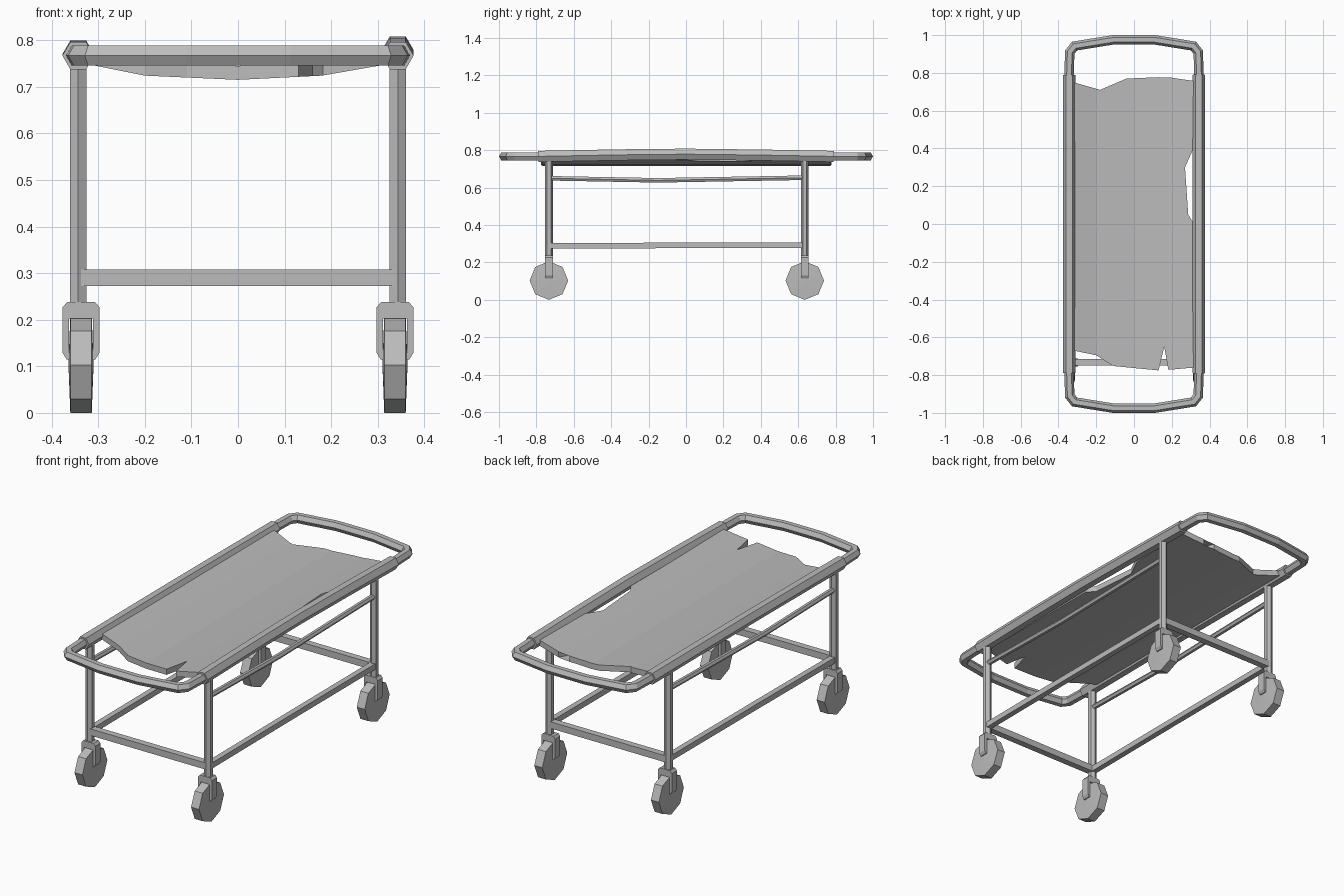
import bpy, bmesh, math
from mathutils import Vector

cube = bpy.data.objects.get("Cube")
if cube:
    bpy.data.objects.remove(cube, do_unlink=True)

steel = bpy.data.materials.new("steel_grey")
steel.use_nodes = True
GREY = (0.5, 0.5, 0.5, 1)
steel.diffuse_color = GREY
steel.node_tree.nodes["Principled BSDF"].inputs["Base Color"].default_value = GREY


def finish(name, bm):
    bmesh.ops.recalc_face_normals(bm, faces=bm.faces)
    mesh = bpy.data.meshes.new(name)
    bm.to_mesh(mesh)
    bm.free()
    mesh.materials.append(steel)
    obj = bpy.data.objects.new(name, mesh)
    bpy.context.collection.objects.link(obj)
    return obj


def tube(name, points, radius, up=(0, 0, 1), sides=6, phase=0.0):
    """Sweep a regular polygon along a path, mitred at the bends."""
    bm = bmesh.new()
    pts = [Vector(p) for p in points]
    rings = []
    for i, p in enumerate(pts):
        before = (p - pts[i - 1]).normalized() if i else None
        after = (pts[i + 1] - p).normalized() if i < len(pts) - 1 else None
        t = ((before or after) + (after or before)).normalized()
        stretch = 1 / max(0.5, t.dot(after or before))
        side = t.cross(Vector(up)).normalized()
        rise = side.cross(t)
        ring = []
        for k in range(sides):
            a = phase + math.tau * k / sides
            ring.append(bm.verts.new(p + radius * (side * math.cos(a) * stretch + rise * math.sin(a))))
        rings.append(ring)
    for a, b in zip(rings, rings[1:]):
        for k in range(sides):
            n = (k + 1) % sides
            bm.faces.new((a[k], a[n], b[n], b[k]))
    bm.faces.new(rings[0])
    bm.faces.new(rings[-1])
    return finish(name, bm)


def wheel(name, x, y):
    """Octagonal wheel with shallow cone sides."""
    bm = bmesh.new()
    z, r = 0.103, 0.103
    hubs = [bm.verts.new((x + s * 0.027, y, z)) for s in (-1, 1)]
    rims = []
    for s in (-1, 1):
        rims.append([bm.verts.new((x + s * 0.023, y + r * math.cos(k * math.pi / 4),
                                   z + r * math.sin(k * math.pi / 4))) for k in range(8)])
    for k in range(8):
        n = (k + 1) % 8
        bm.faces.new((rims[0][k], rims[0][n], rims[1][n], rims[1][k]))
        for hub, rim in zip(hubs, rims):
            bm.faces.new((hub, rim[k], rim[n]))
    finish(name, bm)


def fork(name, x, y):
    """Chamfered inverted U that straddles the wheel."""
    half = [(0.026, 0.115), (0.031, 0.115), (0.04, 0.13), (0.04, 0.226), (0.03, 0.238)]
    outline = [(0.026, 0.203)] + half
    outline += [(-px, pz) for px, pz in reversed(outline)]
    bm = bmesh.new()
    face = bm.faces.new([bm.verts.new((x + px, y - 0.021, pz)) for px, pz in outline])
    out = bmesh.ops.extrude_face_region(bm, geom=[face])
    moved = [g for g in out["geom"] if isinstance(g, bmesh.types.BMVert)]
    bmesh.ops.translate(bm, verts=moved, vec=(0, 0.042, 0))
    finish(name, bm)


FRONT, BACK, SIDE = -0.733, 0.635, 0.343

# Legs and castors
for y, end in ((FRONT, "front"), (BACK, "back")):
    for s, hand in ((-1, "right"), (1, "left")):
        x = s * SIDE
        tag = f"{end}_{hand}"
        tube("leg_" + tag, [(x, y, 0.22), (x, y, 0.755)], 0.021, up=(1, 0, 0))
        fork("castor_fork_" + tag, x - s * 0.006, y)
        wheel("castor_wheel_" + tag, x - s * 0.006, y)
    # Lower cross bars
    tube("lower_bar_" + end, [(-SIDE, y, 0.29), (SIDE, y, 0.29)], 0.0245, sides=4, phase=math.pi / 4)

for s, hand in ((-1, "right"), (1, "left")):
    x = s * SIDE
    # Lower side bars and slightly sagging middle rails
    tube("lower_side_bar_" + hand, [(x, FRONT, 0.288), (x, -0.1, 0.291), (x, BACK, 0.292)],
         0.021, sides=4, phase=math.pi / 4)
    tube("middle_rail_" + hand, [(x, FRONT, 0.65), (x, -0.15, 0.639), (x, BACK, 0.653)], 0.014)
    # Thick upper side rails, a little bowed
    lift = 0.012 if s > 0 else 0.003
    tube("upper_rail_" + hand, [(x, -0.79, 0.767), (x, -0.35, 0.767 + lift * 0.7),
                                (x, 0, 0.767 + lift), (x, 0.4, 0.767 + lift * 0.6), (x, 0.79, 0.767)], 0.034)

# Curved push handles at both ends
arc = [(0.345, 0.76), (0.34, 0.91), (0.315, 0.942), (0.11, 0.975)]
arc += [(-x, y) for x, y in reversed(arc)]
for s, end in ((-1, "front"), (1, "back")):
    tube("handle_" + end, [(x, s * y, 0.767) for x, y in arc], 0.025)

# Torn, sagging bed sheet
outline = [(-0.32, -0.67), (-0.2, -0.695), (-0.11, -0.752), (0.13, -0.775), (0.16, -0.65),
           (0.182, -0.772), (0.318, -0.76), (0.318, 0.0), (0.287, 0.05), (0.27, 0.3), (0.315, 0.4),
           (0.32, 0.757), (0.195, 0.775), (0.158, 0.69), (0.13, 0.777), (-0.04, 0.77),
           (-0.18, 0.71), (-0.32, 0.75)]
bm = bmesh.new()
flat = bm.faces.new([bm.verts.new((x, y, 0)) for x, y in outline])
bmesh.ops.triangulate(bm, faces=[flat])
sag = [(-0.33, 0.78), (-0.2, 0.754), (0, 0.745), (0.18, 0.754), (0.33, 0.78)]
for x, _ in sag[1:-1]:
    bmesh.ops.bisect_plane(bm, geom=bm.verts[:] + bm.edges[:] + bm.faces[:],
                           plane_co=(x, 0, 0), plane_no=(1, 0, 0))
for v in bm.verts:
    for (x0, z0), (x1, z1) in zip(sag, sag[1:]):
        if x0 <= v.co.x <= x1:
            v.co.z = z0 + (z1 - z0) * (v.co.x - x0) / (x1 - x0)
            break
for f in bm.faces:
    f.normal_update()
    if f.normal.z < 0:
        f.normal_flip()
# Give the sheet its thickness
top = bm.faces[:]
out = bmesh.ops.extrude_face_region(bm, geom=top, use_keep_orig=True)
lowered = [g for g in out["geom"] if isinstance(g, bmesh.types.BMVert)]
bmesh.ops.translate(bm, verts=lowered, vec=(0, 0, -0.03))
finish("bed_sheet", bm)
